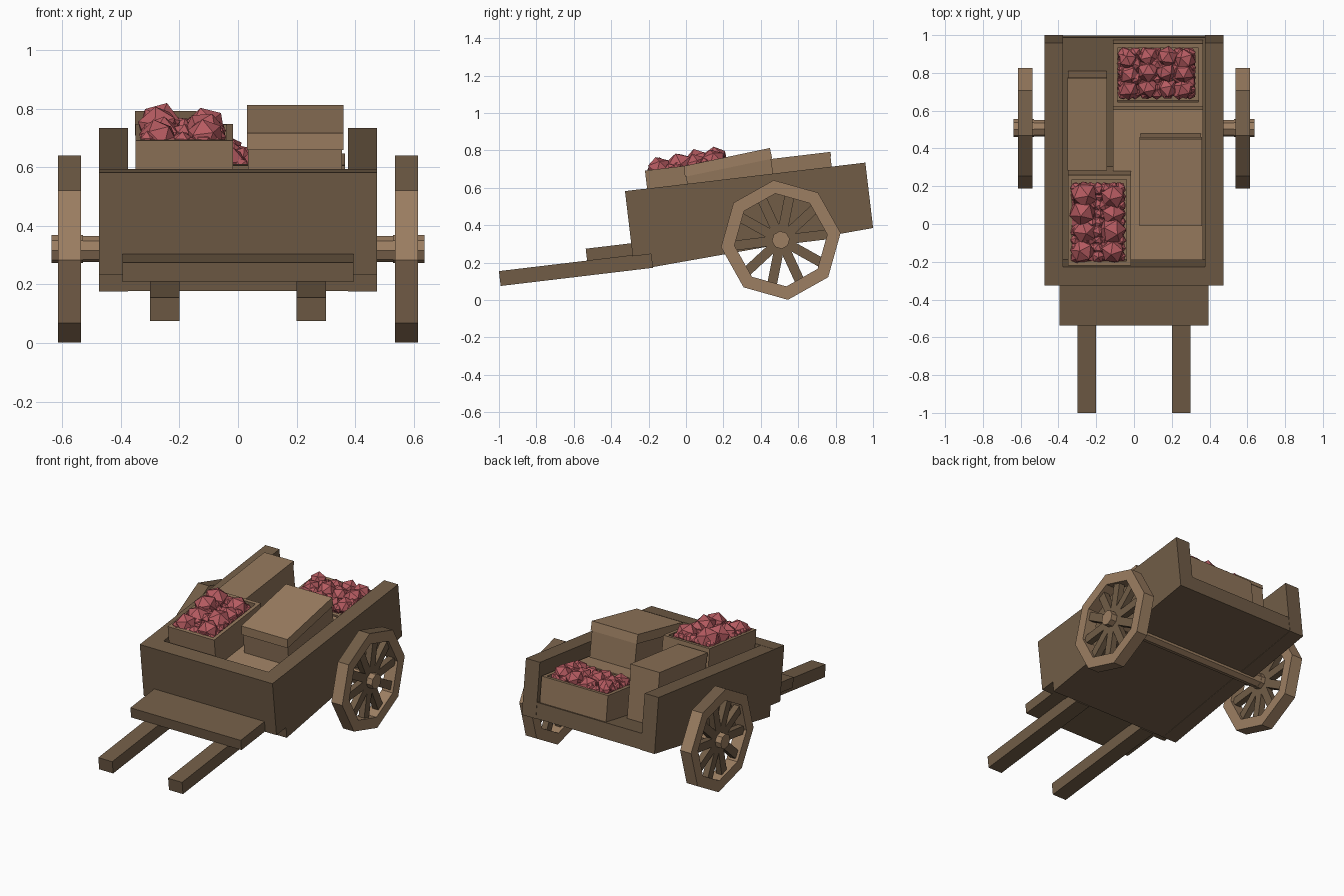
import bpy, bmesh, math, random
from mathutils import Matrix, Vector

if "Cube" in bpy.data.objects:
    bpy.data.objects.remove(bpy.data.objects["Cube"])

random.seed(4)
TILT = Matrix.Rotation(math.radians(6.8), 4, 'X')   # whole cart leans forward


def material(name, rgb):
    m = bpy.data.materials.new(name)
    m.diffuse_color = (*rgb, 1)
    m.use_nodes = True
    m.node_tree.nodes["Principled BSDF"].inputs["Base Color"].default_value = m.diffuse_color
    return m


DARK = material("dark wood", (0.165, 0.108, 0.062))
LIGHT = material("light wood", (0.335, 0.212, 0.122))
MID = material("crate wood", (0.28, 0.178, 0.102))
RED = material("fruit red", (0.47, 0.105, 0.12))


def finish(name, bm, *mats, matrix=TILT):
    bmesh.ops.recalc_face_normals(bm, faces=bm.faces)
    bm.transform(matrix)
    me = bpy.data.meshes.new(name)
    bm.to_mesh(me)
    bm.free()
    for m in mats:
        me.materials.append(m)
    ob = bpy.data.objects.new(name, me)
    bpy.context.collection.objects.link(ob)
    return ob


def add_prism(bm, x0, x1, pts):
    """Extrude a side profile of (y, z) points from x0 to x1."""
    f = bm.faces.new([bm.verts.new((x0, y, z)) for y, z in pts])
    r = bmesh.ops.extrude_face_region(bm, geom=[f])
    vs = [g for g in r["geom"] if isinstance(g, bmesh.types.BMVert)]
    bmesh.ops.translate(bm, verts=vs, vec=(x1 - x0, 0, 0))


def prism(name, x0, x1, pts, mat):
    bm = bmesh.new()
    add_prism(bm, x0, x1, pts)
    return finish(name, bm, mat)


def rect(y0, y1, z0, z1):
    return [(y0, z0), (y1, z0), (y1, z1), (y0, z1)]


def box(name, x0, x1, y0, y1, z0, z1, mat):
    return prism(name, x0, x1, rect(y0, y1, z0, z1), mat)


def open_crate(name, x0, x1, y0, y1, z0, z1, depth):
    bm = bmesh.new()
    add_prism(bm, x0, x1, rect(y0, y1, z0, z1))
    bmesh.ops.recalc_face_normals(bm, faces=bm.faces)
    top = max(bm.faces, key=lambda f: f.calc_center_median().z)
    bmesh.ops.inset_region(bm, faces=[top], thickness=0.032)
    r = bmesh.ops.extrude_face_region(bm, geom=[top])
    vs = [g for g in r["geom"] if isinstance(g, bmesh.types.BMVert)]
    bmesh.ops.translate(bm, verts=vs, vec=(0, 0, -depth))
    if top.is_valid:
        bmesh.ops.delete(bm, geom=[top], context='FACES')
    finish(name, bm, MID)


def fruit(name, x0, x1, y0, y1, z, nx, ny, r):
    """Heap of icosahedra: staggered big ones with small ones filling gaps."""
    bm = bmesh.new()

    def ball(x, y, zz, rad):
        axis = Vector((random.random(), random.random(), 1))
        m = Matrix.Translation((x, y, zz)) @ Matrix.Rotation(random.uniform(0, 6), 4, axis)
        bmesh.ops.create_icosphere(bm, subdivisions=1, radius=rad, matrix=m)

    for i in range(nx):
        for j in range(ny):
            x = x0 + r + (x1 - x0 - 2 * r) * i / (nx - 1) + random.uniform(-.008, .008)
            y = y0 + r + (y1 - y0 - 2 * r) * j / (ny - 1) + random.uniform(-.01, .01)
            ball(x, y, z + random.uniform(-.018, .015), r * random.uniform(.92, 1.06))
    n, m = 7, 9                             # small fruit
    for i in range(n):
        for j in range(m):
            s = random.uniform(.03, .04)
            ball(x0 + s + (x1 - x0 - 2 * s) * i / (n - 1),
                 y0 + s + (y1 - y0 - 2 * s) * j / (m - 1), z - random.uniform(0, .03), s)
    finish(name, bm, RED)


# Cart body
box("front_board", -.475, .475, -.255, -.155, .266, .617, DARK)
for s, tag in ((-1, "left"), (1, "right")):
    prism(tag + "_side", s * .375, s * .475,
          [(-.157, .196), (1.039, .264), (1.039, .616), (-.157, .616)], DARK)
    box(tag + "_shaft", s * .2, s * .3, -.975, -.155, .192, .272, DARK)
prism("floor", -.375, .375, [(-.157, .198), (1.037, .266), (1.037, .366), (-.157, .298)], DARK)
box("step_board", -.395, .395, -.5, -.25, .27, .336, DARK)

# Wheels and axle, built around the x axis
HUB = Matrix.Translation((0, .507, .321)) @ TILT


def ring_points(r, n=8):
    return [(r * math.cos(2 * math.pi * i / n), r * math.sin(2 * math.pi * i / n)) for i in range(n)]


def wheel(tag, s):
    bm = bmesh.new()
    xs = (s * .537, s * .615)
    loops = [[bm.verts.new((x, y, z)) for y, z in ring_points(r)]
             for x, r in ((xs[0], .322), (xs[1], .322), (xs[1], .25), (xs[0], .25))]
    for k in range(4):
        a, b = loops[k], loops[(k + 1) % 4]
        for i in range(8):
            j = (i + 1) % 8
            f = bm.faces.new((a[i], a[j], b[j], b[i]))
            if k == 0 and i in (1, 2):      # darker worn treads on top
                f.material_index = 1
    finish(tag + "_wheel_rim", bm, LIGHT, DARK, matrix=HUB)
    bm = bmesh.new()
    for i in range(10):
        t = bmesh.new()
        add_prism(t, s * .557, s * .597, rect(.03, .255, -.026, .026))
        t.transform(Matrix.Rotation(math.radians(36 * i), 4, 'X'))
        me = bpy.data.meshes.new("tmp")
        t.to_mesh(me)
        t.free()
        bm.from_mesh(me)
        bpy.data.meshes.remove(me)
    finish(tag + "_wheel_spokes", bm, DARK, matrix=HUB)
    bm = bmesh.new()
    add_prism(bm, s * .53, s * .637, ring_points(.048))
    finish(tag + "_hub", bm, LIGHT, matrix=HUB)


wheel("left", -1)
wheel("right", 1)
bm = bmesh.new()
add_prism(bm, -.54, .54, ring_points(.045))
finish("axle", bm, LIGHT, matrix=HUB)

# Cargo
open_crate("front_fruit_crate", -.35, -.017, -.136, .345, .3, .713, .07)
fruit("front_fruit", -.34, -.04, -.125, .31, .715, 2, 4, .072)
open_crate("rear_fruit_crate", -.11, .365, .69, 1.025, .35, .53, .07)
fruit("rear_fruit", -.09, .33, .725, 1.01, .54, 4, 3, .058)
box("low_crate", -.11, .365, -.13, .675, .3, .53, LIGHT)
prism("tall_crate", .035, .355, [(.078, .53), (.08, .68), (.54, .722), (.545, .53)], MID)
prism("tall_crate_lid", .03, .36, [(.072, .655), (.075, .713), (.542, .754), (.547, .696)], LIGHT)
box("narrow_crate", -.35, -.145, .37, .858, .33, .67, MID)
box("narrow_crate_lid", -.352, -.142, .367, .861, .67, .695, MID)
